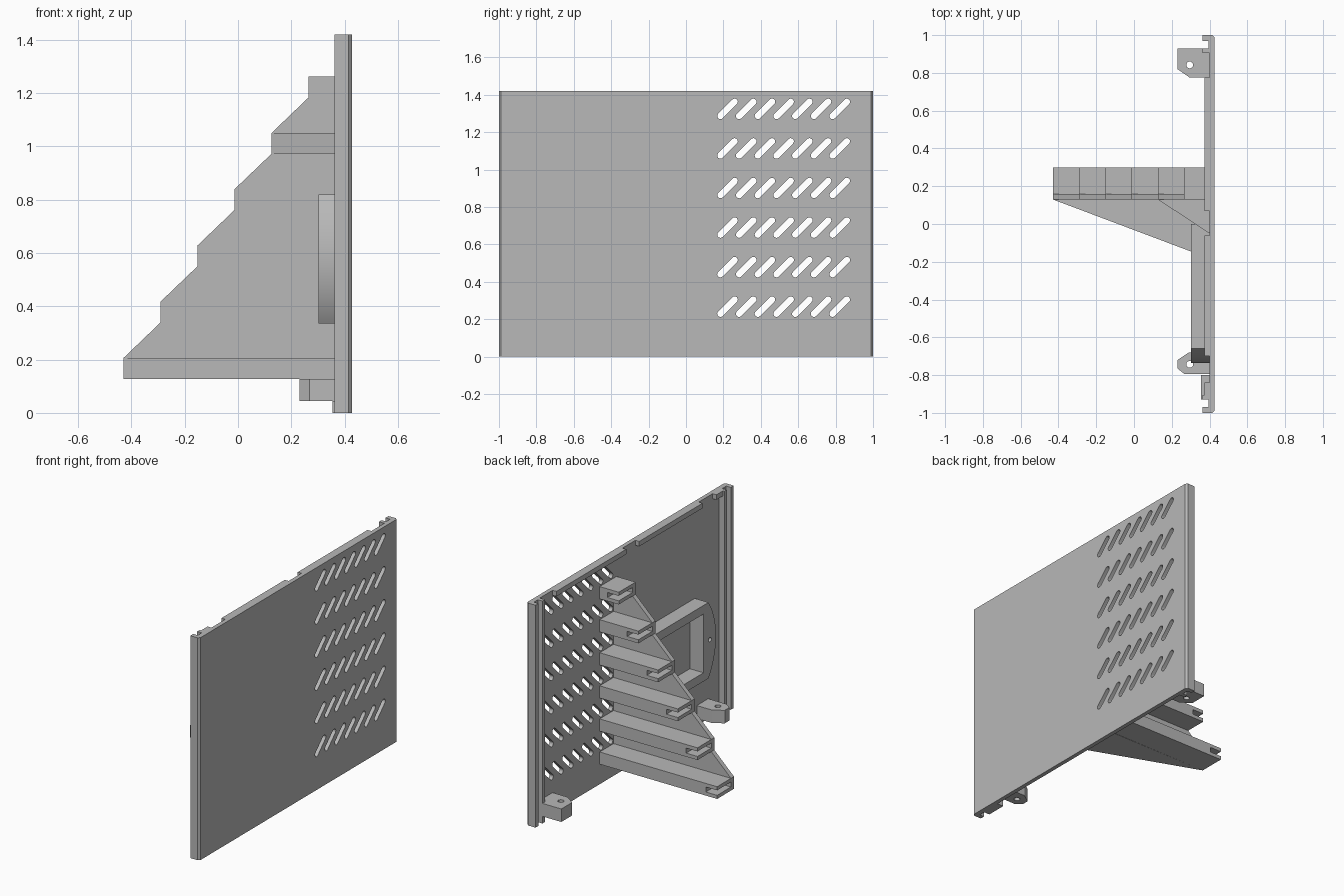
import bpy, bmesh
from math import sin, cos, pi, radians

cube = bpy.data.objects.get("Cube")
if cube:
    bpy.data.objects.remove(cube)

grey = bpy.data.materials.new("light grey")
grey.use_nodes = True
colour = (0.48, 0.48, 0.48, 1)
grey.diffuse_color = colour
grey.node_tree.nodes["Principled BSDF"].inputs["Base Color"].default_value = colour

PLACE = {"x": lambda u, v, w: (w, u, v),
         "y": lambda u, v, w: (u, w, v),
         "z": lambda u, v, w: (u, v, w)}


def prism(name, loops, axis, low, high, smooth=False):
    """Extrude an outline, with optional holes, along an axis."""
    curve = bpy.data.curves.new(name, "CURVE")
    curve.dimensions = "2D"
    curve.fill_mode = "BOTH"
    curve.extrude = (high - low) / 2
    for loop in loops:
        spline = curve.splines.new("POLY")
        spline.points.add(len(loop) - 1)
        for point, (u, v) in zip(spline.points, loop):
            point.co = (u, v, 0, 1)
        spline.use_cyclic_u = True
    helper = bpy.data.objects.new(name + " outline", curve)
    mesh = bpy.data.meshes.new_from_object(helper)
    bpy.data.objects.remove(helper)
    bpy.data.curves.remove(curve)
    bm = bmesh.new()
    bm.from_mesh(mesh)
    bmesh.ops.remove_doubles(bm, verts=bm.verts, dist=0.0001)
    for vert in bm.verts:
        u, v, w = vert.co
        vert.co = PLACE[axis](u, v, w + (low + high) / 2)
    bmesh.ops.recalc_face_normals(bm, faces=bm.faces)
    for face in bm.faces:
        face.smooth = False
    bm.to_mesh(mesh)
    bm.free()
    mesh.materials.clear()
    mesh.materials.append(grey)
    obj = bpy.data.objects.new(name, mesh)
    bpy.context.collection.objects.link(obj)
    if smooth:
        bpy.ops.object.select_all(action="DESELECT")
        obj.select_set(True)
        bpy.context.view_layer.objects.active = obj
        bpy.ops.object.shade_smooth_by_angle(angle=radians(30))
    return obj


def rect(u0, v0, u1, v1):
    return [(u0, v0), (u1, v0), (u1, v1), (u0, v1)]


def arc(u, v, radius, start, end, steps):
    angles = [radians(start + (end - start) * i / steps) for i in range(steps + 1)]
    return [(u + radius * cos(a), v + radius * sin(a)) for a in angles]


def circle(u, v, radius):
    return arc(u, v, radius, 0, 345, 23)


def slot(u, v):
    """Round-ended slot rising at 45 degrees."""
    h = 0.038
    return arc(u + h, v + h, 0.017, -45, 135, 8) + arc(u - h, v - h, 0.017, 135, 315, 8)


# Panel with rows of slanted vent slots
INNER, OUTER, TOP = 0.4, 0.427, 1.42
vents = [slot(0.222 + 0.1 * i, 0.267 + 0.2115 * j) for i in range(7) for j in range(6)]
prism("vented_panel", [rect(-0.91, 0, 0.91, TOP)] + vents, "x", INNER, OUTER, True)

# Grooved rails along both upright edges
rail = [(OUTER, 0.905), (OUTER, 0.988), (0.415, 1), (0.363, 1), (0.363, 0.97),
        (0.395, 0.97), (0.395, 0.93), (0.363, 0.93), (0.363, 0.905)]
for side, label in ((1, "back"), (-1, "front")):
    prism(label + "_rail", [[(x, side * y) for x, y in rail]], "z", 0, TOP)
prism("front_rail_foot", [rect(0.355, -0.93, INNER, -0.8)], "z", 0, 0.045)

# Interrupted lip along the top edge
for i, (y0, y1) in enumerate(((0.07, 0.775), (-0.7, -0.06), (-0.905, -0.84))):
    prism(f"top_lip_{i + 1}", [rect(0.373, y0, INNER, y1)], "z", 1.388, TOP)

# Six stepped support arms with an open notch in each tip
stairs = [(INNER, 0.13)]
for i in range(6):
    tip = -0.43 + 0.139 * i
    base = 0.128 + 0.2112 * i
    top = base + 0.078
    stairs += [(tip, base), (tip, top)]
    profile = [(tip, base), (INNER, base), (INNER, top), (tip, top),
               (tip, base + 0.055), (tip + 0.08, base + 0.055),
               (tip + 0.08, base + 0.023), (tip, base + 0.023)]
    prism(f"support_arm_{i + 1}", [profile], "y", 0.16, 0.3)
stairs.append((INNER, top))

# Upright web joining the arms, and its two horizontal braces
prism("stepped_web", [stairs], "y", 0.13, 0.16)
prism("lower_brace", [[(-0.43, 0.13), (0.3, -0.145), (INNER, -0.183), (INNER, 0.13)]],
      "z", 0.128, 0.206)
prism("upper_brace", [[(0.126, 0.13), (INNER, -0.05), (INNER, 0.13)]], "z", 0.973, 1.051)

# Raised rectangular frame with a rounded ear and screw hole
outline = [(0, 0.82), *arc(-0.3055, 0.5775, 0.4295, 145.6, 214.4, 20), (0, 0.335)]
prism("raised_frame", [outline, rect(-0.61, 0.39, -0.05, 0.765),
                       circle(-0.675, 0.577, 0.014)], "x", 0.303, INNER, True)

# Drilled mounting tabs near the bottom
back_tab = [(INNER, 0.93), (0.23, 0.93), (0.23, 0.82), (0.295, 0.775), (INNER, 0.775)]
front_tab = [(INNER, -0.68), (0.29, -0.68), (0.23, -0.72), (0.23, -0.765),
             (0.268, -0.795), (INNER, -0.795)]
for label, tab, y in (("back", back_tab, 0.842), ("front", front_tab, -0.743)):
    prism(label + "_mounting_tab", [tab, circle(0.295, y, 0.018)], "z", 0.045, 0.128, True)
